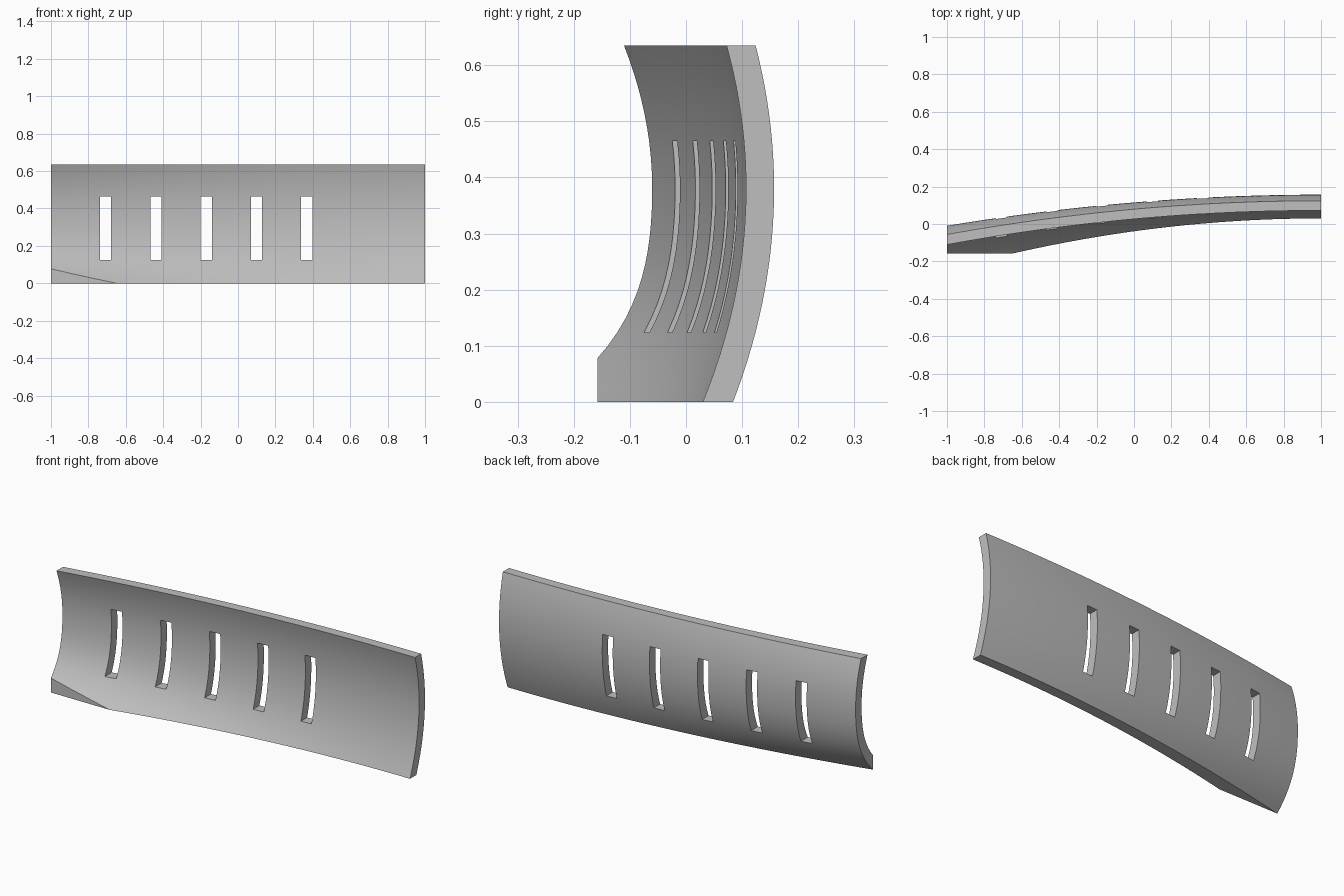
import bpy
import bmesh
import math

cube = bpy.data.objects.get("Cube")
if cube:
    bpy.data.objects.remove(cube, do_unlink=True)

HEIGHT = 0.635
THICK = 0.05
FRONT_LIMIT = -0.158
SLOT_Z = (0.124, 0.465)
SLOTS = [(-0.738 + 0.269 * i, -0.678 + 0.269 * i) for i in range(5)]


def front_y(x, z):
    """Concave front face: bowed in height and swept along its length."""
    bow = 0.107 - 0.533 * (z - 0.38) ** 2
    below = max(0.0, 0.38 - z) / 0.38
    above = max(0.0, z - 0.38) / 0.255
    sweep = 0.0418 + 0.0272 * below ** 3.5 + 0.0039 * above ** 2
    return bow - sweep * (1 - x) ** 2


def wall_depth(x, z):
    """Depth along y that gives an even wall thickness."""
    e = 0.001
    dx = (front_y(x + e, z) - front_y(x - e, z)) / (2 * e)
    dz = (front_y(x, z + e) - front_y(x, z - e)) / (2 * e)
    return THICK * math.sqrt(1 + dx * dx + dz * dz)


def subdivide(stops, step):
    values = [stops[0]]
    for a, b in zip(stops, stops[1:]):
        n = max(1, round((b - a) / step))
        values += [a + (b - a) * (i + 1) / n for i in range(n)]
    return values


def in_slot(x, z):
    return SLOT_Z[0] < z < SLOT_Z[1] and any(a < x < b for a, b in SLOTS)


# Front sheet with the slots left open
xs = subdivide([-1] + [x for slot in SLOTS for x in slot] + [1], 0.05)
zs = subdivide([0, *SLOT_Z, HEIGHT], 0.025)
bm = bmesh.new()
grid = [[bm.verts.new((x, front_y(x, z), z)) for z in zs] for x in xs]
for i in range(len(xs) - 1):
    for j in range(len(zs) - 1):
        if not in_slot((xs[i] + xs[i + 1]) / 2, (zs[j] + zs[j + 1]) / 2):
            bm.faces.new((grid[i][j], grid[i + 1][j],
                          grid[i + 1][j + 1], grid[i][j + 1]))
bmesh.ops.delete(bm, geom=[v for v in bm.verts if not v.link_faces], context='VERTS')

# Thicken towards the back, making the rim and slot walls
result = bmesh.ops.extrude_face_region(bm, geom=bm.faces[:])
for v in result["geom"]:
    if isinstance(v, bmesh.types.BMVert):
        v.co.y += wall_depth(v.co.x, v.co.z)

# Trim the projecting lower corner to a flat facet
cut = bmesh.ops.bisect_plane(
    bm, geom=bm.verts[:] + bm.edges[:] + bm.faces[:], dist=1e-5,
    plane_co=(0, FRONT_LIMIT, 0), plane_no=(0, -1, 0), clear_outer=True)
edges = [e for e in bm.edges if e.is_boundary]
bmesh.ops.holes_fill(bm, edges=edges, sides=0)
bmesh.ops.recalc_face_normals(bm, faces=bm.faces[:])

mesh = bpy.data.meshes.new("slotted_curved_panel")
bm.to_mesh(mesh)
bm.free()
panel = bpy.data.objects.new("slotted_curved_panel", mesh)
bpy.context.collection.objects.link(panel)

# Plain grey finish
grey = bpy.data.materials.new("plain_grey")
grey.use_nodes = True
colour = (0.52, 0.52, 0.52, 1)
grey.diffuse_color = colour
grey.node_tree.nodes["Principled BSDF"].inputs["Base Color"].default_value = colour
mesh.materials.append(grey)

bpy.ops.object.select_all(action='DESELECT')
panel.select_set(True)
bpy.context.view_layer.objects.active = panel
bpy.ops.object.shade_smooth_by_angle(angle=math.radians(25))
